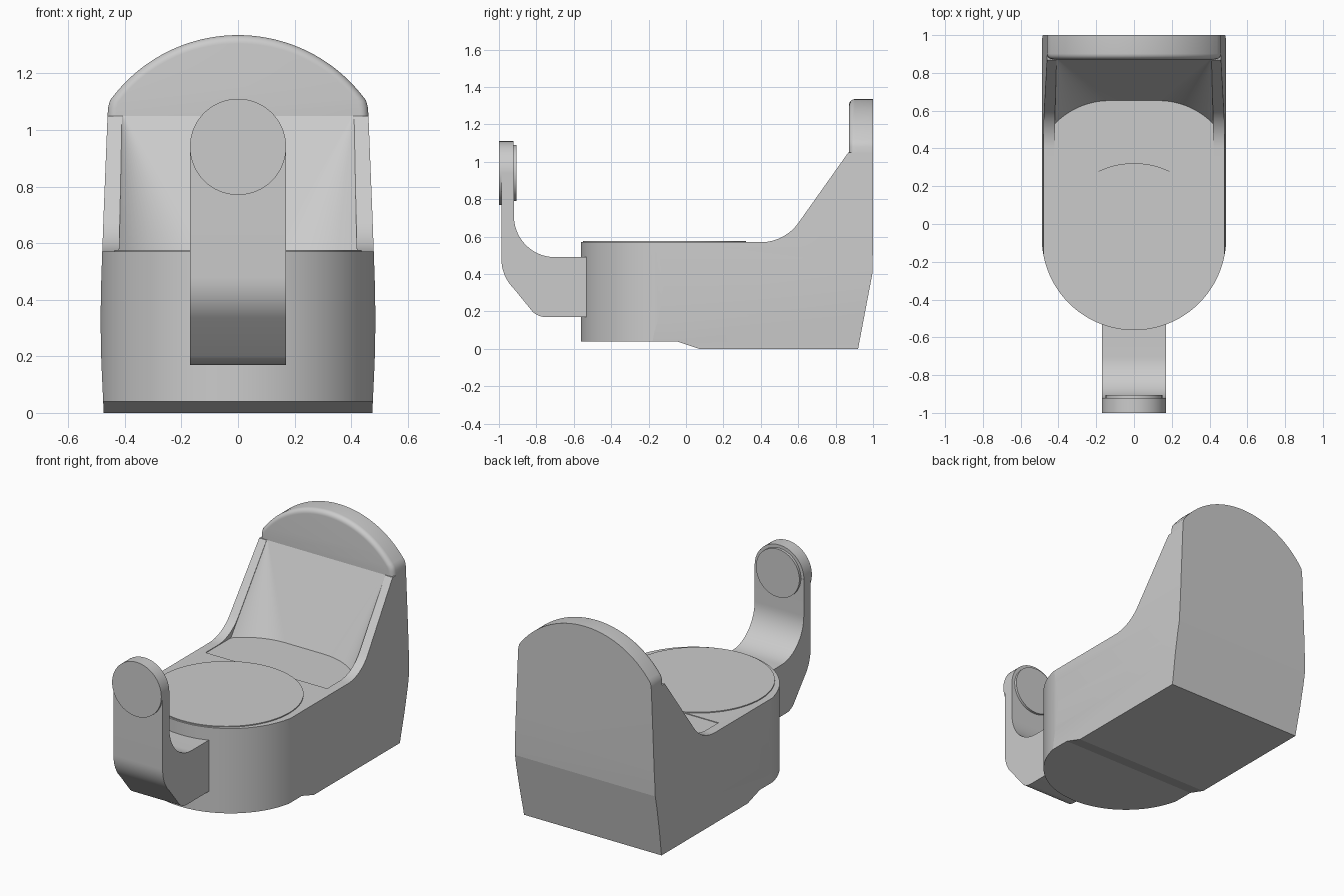
import bpy, bmesh, math

if "Cube" in bpy.data.objects:
    bpy.data.objects.remove(bpy.data.objects["Cube"])

grey = bpy.data.materials.new("plain grey")
grey.diffuse_color = (0.6, 0.6, 0.6, 1)
grey.use_nodes = True
grey.node_tree.nodes["Principled BSDF"].inputs["Base Color"].default_value = grey.diffuse_color


def finish(bm, name):
    bmesh.ops.recalc_face_normals(bm, faces=bm.faces)
    me = bpy.data.meshes.new(name)
    bm.to_mesh(me)
    bm.free()
    me.materials.append(grey)
    ob = bpy.data.objects.new(name, me)
    bpy.context.collection.objects.link(ob)
    return ob


def loft(name, rings):
    """Skin a list of equal rings of 3D points and cap both ends."""
    bm = bmesh.new()
    vs = [[bm.verts.new(p) for p in r] for r in rings]
    n = len(rings[0])
    for a, b in zip(vs, vs[1:]):
        for i in range(n):
            j = (i + 1) % n
            bm.faces.new((a[i], a[j], b[j], b[i]))
    bm.faces.new(vs[0])
    bm.faces.new(vs[-1])
    return finish(bm, name)


def arc(cu, cv, r, a0, a1, n):
    return [(cu + r * math.cos(math.radians(a0 + (a1 - a0) * i / n)),
             cv + r * math.sin(math.radians(a0 + (a1 - a0) * i / n))) for i in range(n + 1)]


def side_prism(name, prof, w):
    return loft(name, [[(x, y, z) for y, z in prof] for x in (-w, w)])


def front_prism(name, prof, y0, y1):
    return loft(name, [[(x, y, z) for x, z in prof] for y in (y0, y1)])


def plan_prism(name, prof, z0, z1):
    return loft(name, [[(x, y, z) for x, y in prof] for z in (z0, z1)])


def activate(ob):
    bpy.ops.object.select_all(action='DESELECT')
    ob.select_set(True)
    bpy.context.view_layer.objects.active = ob


def boolean(ob, cutter, op):
    m = ob.modifiers.new("cut", 'BOOLEAN')
    m.operation, m.object, m.solver = op, cutter, 'EXACT'
    activate(ob)
    bpy.ops.object.modifier_apply(modifier=m.name)
    bpy.data.objects.remove(cutter)


def mirrored(half):
    """Right half outline (bottom to top) joined to its mirror image."""
    return half + [(-x, z) for x, z in reversed(half)]


# Body: side profile trimmed by the front and plan outlines
body = side_prism("body", [(-0.7, 0.04), (-0.05, 0.04), (0.07, 0), (0.92, 0), (0.996, 0.40),
                           (1.0, 0.56), (1.0, 1.05), (0.868, 1.05)]
                  + arc(0.40, 0.817, 0.247, -35.4, -90, 12) + [(-0.7, 0.57)], 0.7)
sides = [(0.474, -0.1), (0.476, 0.03), (0.483, 0.18), (0.486, 0.33), (0.483, 0.48),
         (0.475, 0.7), (0.461, 1.05), (0.458, 1.2)]
boolean(body, front_prism("front_cutter", mirrored(sides), -0.9, 1.2), 'INTERSECT')
plan = [(0.488, 1.2), (-0.488, 1.2)] + arc(0, -0.074, 0.488, 180, 360, 64)
boolean(body, plan_prism("plan_cutter", plan, -0.2, 1.4), 'INTERSECT')

# Recess in front of the back panel: curved at the floor, straight at the top
curve = [(x, y) for x, y in arc(0.13, 0.25, 0.403, 90, 44, 14)]
hull = bmesh.new()
for s in (-1, 1):
    for x, y in curve:
        hull.verts.new((s * x, y, 0.566))
    hull.verts.new((s * 0.42, 0.28, 0.566))
    hull.verts.new((s * 0.41, 0.28, 1.06))
    hull.verts.new((s * 0.41, 0.877, 1.06))
bmesh.ops.convex_hull(hull, input=hull.verts)
boolean(body, finish(hull, "recess_cutter"), 'DIFFERENCE')

# Arched top of the back, with a rounded front edge
crown = mirrored([(0.461, 1.05), (0.459, 1.08), (0.452, 1.105)]
                 + arc(0, 0.777, 0.558, 38, 89, 22))


def crown_ring(y, d):
    return [(x * (1 - d / 0.46), y, 1.05 + (z - 1.05) * (1 - d / 0.285)) for x, z in crown]


rings = [crown_ring(1.0, 0)]
for i in range(7):
    a = math.radians(15 * i)
    rings.append(crown_ring(0.902 - 0.03 * math.sin(a), 0.03 * (1 - math.cos(a))))
back_crown = loft("back_crown", rings)

# Round plate on top of the body
top_plate = plan_prism("top_plate", arc(0, -0.115, 0.437, 0, 355, 71), 0.55, 0.576)

# Hooked arm at the front
arm = side_prism("front_arm", [(-0.45, 0.17)] + arc(-0.75, 0.27, 0.10, 270, 225, 8)
                 + arc(-0.767, 0.48, 0.22, 225, 180, 10) + [(-0.987, 0.94), (-0.92, 0.94)]
                 + arc(-0.70, 0.71, 0.22, 180, 270, 18) + [(-0.45, 0.49)], 0.17)

# Round head of the arm with a smaller pad facing back
arm_head = front_prism("arm_head", arc(0, 0.94, 0.17, 0, 354.375, 63), -1.0, -0.921)
arm_pad = front_prism("arm_pad", arc(0, 0.94, 0.15, 0, 354.375, 63), -0.95, -0.905)

for ob in (body, back_crown, top_plate, arm, arm_head, arm_pad):
    activate(ob)
    bpy.ops.object.shade_smooth_by_angle(angle=math.radians(9 if ob is not back_crown else 25))
